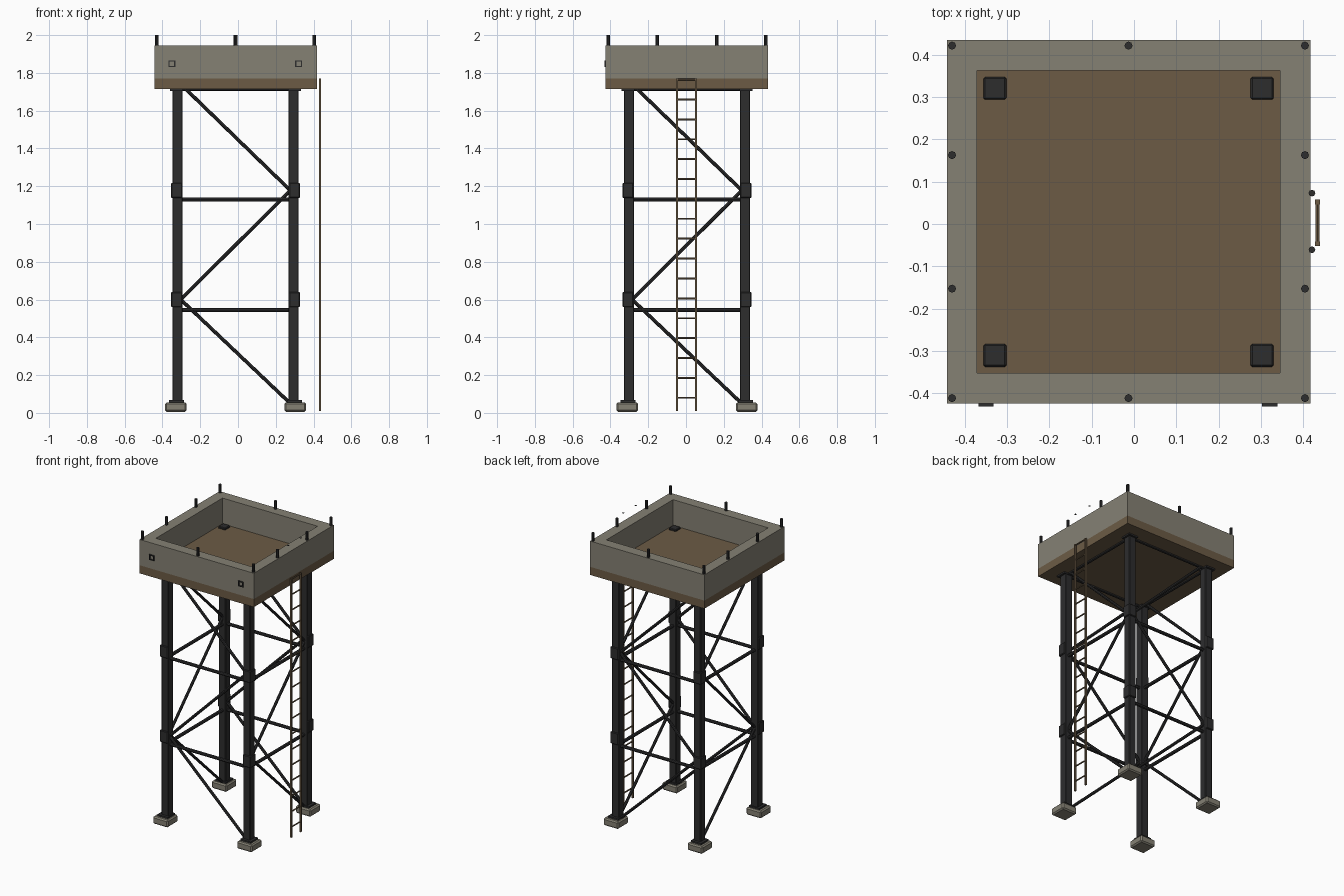
import bpy, bmesh
from mathutils import Vector

cube = bpy.data.objects.get("Cube")
if cube:
    bpy.data.objects.remove(cube, do_unlink=True)

CX, CY = -0.013, 0.005          # tower axis
SIDES = (-1, 1)
CORNERS = [(sx, sy) for sx in SIDES for sy in SIDES]


def material(name, rgb):
    m = bpy.data.materials.new(name)
    m.use_nodes = True
    m.diffuse_color = (*rgb, 1)
    m.node_tree.nodes["Principled BSDF"].inputs["Base Color"].default_value = (*rgb, 1)
    return m


concrete = material("concrete", (0.235, 0.22, 0.175))
timber = material("brown timber", (0.15, 0.105, 0.06))
steel = material("dark steel", (0.026, 0.026, 0.027))


def finish(bm, name, mat, bevel=0):
    mesh = bpy.data.meshes.new(name)
    bm.to_mesh(mesh)
    bm.free()
    mesh.materials.append(mat)
    ob = bpy.data.objects.new(name, mesh)
    bpy.context.collection.objects.link(ob)
    if bevel:
        mod = ob.modifiers.new("bevel", 'BEVEL')
        mod.width = bevel
        mod.segments = 1
    return ob


def box(name, centre, size, mat, bevel=0):
    bm = bmesh.new()
    bmesh.ops.create_cube(bm, size=1)
    bmesh.ops.scale(bm, vec=size, verts=bm.verts)
    bmesh.ops.translate(bm, vec=centre, verts=bm.verts)
    return finish(bm, name, mat, bevel)


def rod(name, a, b, radius, mat, sides=8):
    a, b = Vector(a), Vector(b)
    bm = bmesh.new()
    bmesh.ops.create_cone(bm, cap_ends=True, segments=sides, radius1=radius,
                          radius2=radius, depth=(b - a).length)
    bmesh.ops.rotate(bm, matrix=(b - a).to_track_quat('Z', 'Y').to_matrix(), verts=bm.verts)
    bmesh.ops.translate(bm, vec=(a + b) / 2, verts=bm.verts)
    return finish(bm, name, mat)


def frame(name, outer, inner, depth, mat):
    """Square ring in the XY plane, extruded upward by depth."""
    bm = bmesh.new()
    rings = []
    for z in (0, depth):
        for r in (outer, inner):
            rings.append([bm.verts.new((x * r, y * r, z))
                          for x, y in ((-1, -1), (1, -1), (1, 1), (-1, 1))])
    lo_out, lo_in, hi_out, hi_in = rings
    for a, b in ((lo_out, hi_out), (hi_out, hi_in), (hi_in, lo_in), (lo_in, lo_out)):
        for i in range(4):
            j = (i + 1) % 4
            bm.faces.new((a[i], a[j], b[j], b[i]))
    bmesh.ops.recalc_face_normals(bm, faces=bm.faces)
    return finish(bm, name, mat)


# Platform: timber deck and concrete parapet
box("deck", (CX, CY, 1.7425), (0.86, 0.86, 0.055), timber)
parapet = frame("parapet", 0.43, 0.358, 0.175, concrete)
parapet.location = (CX, CY, 1.77)

# Legs with footings, base plates, joint sleeves and head plates
LEG, PLATE = 0.307, 0.316
for sx, sy in CORNERS:
    def at(off, z):
        return (CX + sx * off, CY + sy * off, z)
    box("footing", at(PLATE, 0.031), (0.113, 0.113, 0.05), concrete, 0.008)
    box("base_plate", at(0.312, 0.061), (0.078, 0.078, 0.012), steel)
    box("leg", at(LEG, 0.89), (0.053, 0.053, 1.66), steel, 0.003)
    for z in (0.6, 1.178):
        box("joint_sleeve", at(0.312, z), (0.058, 0.058, 0.08), steel, 0.004)
    box("head_plate", at(0.312, 1.711), (0.07, 0.07, 0.012), steel)
    box("leg_cap", at(PLATE, 1.776), (0.054, 0.054, 0.016), steel, 0.004)

# Bracing: horizontals and a zigzag of diagonals on each of the four faces
ZIGZAG = ((1, 0.05), (-1, 0.6), (1, 1.178), (-1, 1.74))
for side in SIDES:
    def on_x(u, z):
        return (CX + u * 0.29, CY + side * LEG, z)

    def on_y(u, z):
        return (CX + side * LEG, CY + u * 0.29, z)

    for place in (on_x, on_y):
        for z in (0.545, 1.13, 1.716):
            rod("horizontal_brace", place(-1, z), place(1, z), 0.011, steel)
        for (u0, z0), (u1, z1) in zip(ZIGZAG, ZIGZAG[1:]):
            rod("diagonal_brace", place(u0, z0), place(u1, z1), 0.0095, steel)

# Rim posts
posts = [(x, y) for x in (-0.4175, 0, 0.4175) for y in (-0.417, 0.417)]
posts += [(x, y) for x in (-0.4175, 0.4175) for y in (-0.158, 0.158)]
for x, y in posts:
    rod("rim_post", (CX + x, CY + y, 1.93), (CX + x, CY + y, 2.0), 0.0095, steel)

# Small flat discs over the ladder
for y in (-0.061, 0.073):
    bm = bmesh.new()
    bmesh.ops.create_circle(bm, cap_ends=True, segments=8, radius=0.008)
    finish(bm, "ladder_disc", steel).location = (0.421, y, 1.997)

# Ladder
for y in (-0.047, 0.052):
    box("ladder_rail", (0.434, y, 0.89), (0.011, 0.011, 1.76), timber)
for i in range(17):
    rod("ladder_rung", (0.434, -0.047, 0.08 + i * 0.1053),
        (0.434, 0.052, 0.08 + i * 0.1053), 0.005, timber, 6)

# Square fixings on the front of the parapet
for x in (-0.35, 0.321):
    ring = frame("front_fixing", 0.018, 0.012, 0.008, steel)
    ring.rotation_euler.x = 1.5708
    ring.location = (x, CY - 0.429, 1.848)
